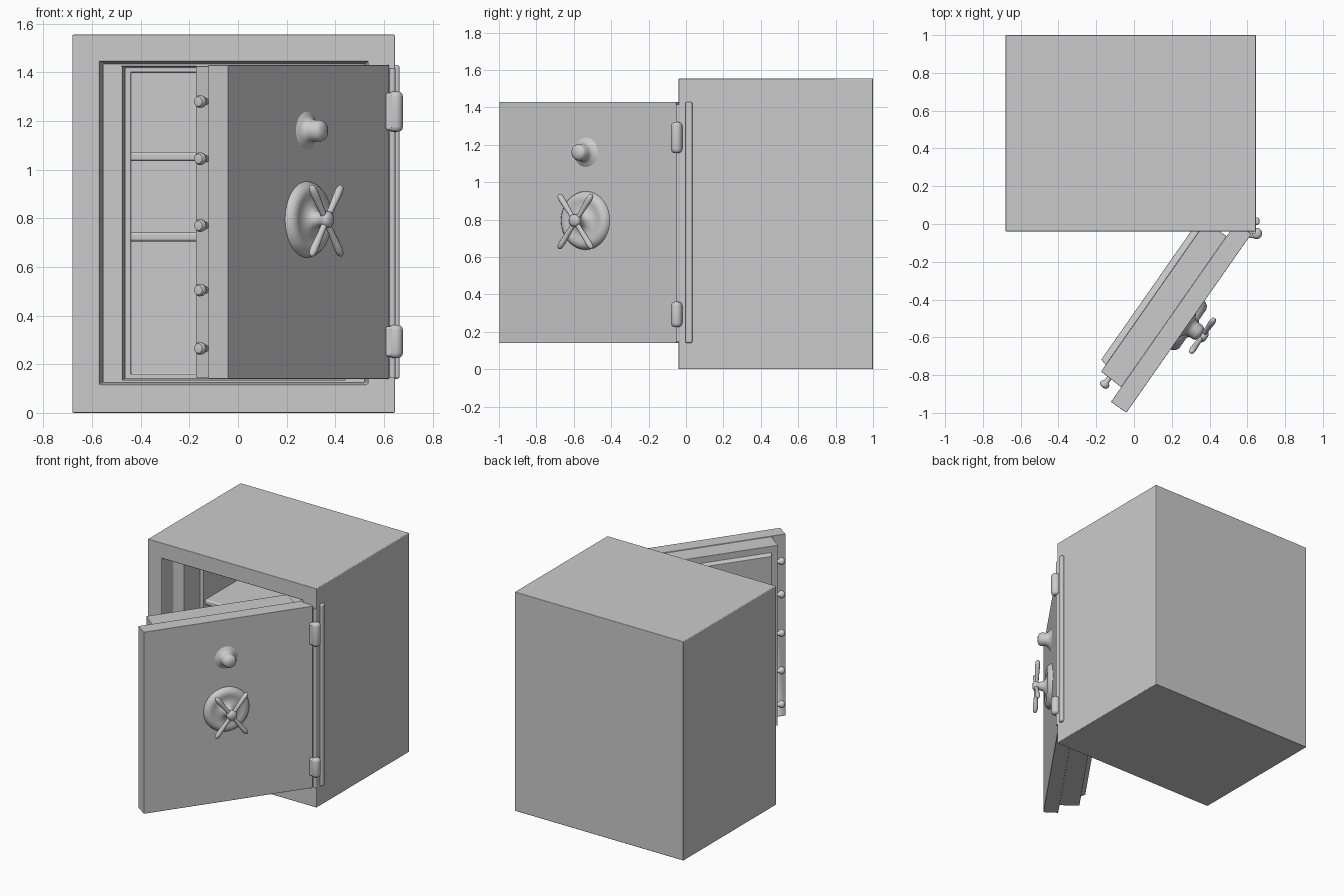
import bpy, bmesh, math
from mathutils import Matrix, Vector

if "Cube" in bpy.data.objects:
    bpy.data.objects.remove(bpy.data.objects["Cube"])

# Door frame: local x runs from hinge to free edge, local y points out of the door front
DOOR = Matrix.Translation((0.63, -0.04, 0)) @ Matrix.Rotation(math.atan2(-0.82, -0.573), 4, 'Z')


def make(name, bm, matrix, bevel=0.0, segs=3):
    bmesh.ops.recalc_face_normals(bm, faces=bm.faces)
    me = bpy.data.meshes.new(name)
    bm.to_mesh(me)
    bm.free()
    ob = bpy.data.objects.new(name, me)
    bpy.context.collection.objects.link(ob)
    ob.matrix_world = matrix
    if bevel:
        me.polygons.foreach_set("use_smooth", [True] * len(me.polygons))
        mod = ob.modifiers.new("Bevel", 'BEVEL')
        mod.width, mod.segments = bevel, segs
        mod.limit_method, mod.harden_normals = 'ANGLE', True
    else:
        bpy.ops.object.select_all(action='DESELECT')
        ob.select_set(True)
        bpy.context.view_layer.objects.active = ob
        bpy.ops.object.shade_smooth_by_angle(angle=math.radians(50))
    return ob


def stepped(name, rings, matrix=Matrix(), bevel=0.01):
    """Closed solid from successive rectangles (x0, x1, z0, z1, y)."""
    bm = bmesh.new()
    loops = [[bm.verts.new(p) for p in ((x0, y, z0), (x1, y, z0), (x1, y, z1), (x0, y, z1))]
             for x0, x1, z0, z1, y in rings]
    for a, b in zip(loops, loops[1:]):
        for i in range(4):
            j = (i + 1) % 4
            bm.faces.new((a[i], a[j], b[j], b[i]))
    bm.faces.new(loops[0])
    bm.faces.new(loops[-1])
    return make(name, bm, matrix, bevel)


def box(name, x0, x1, y0, y1, z0, z1, bevel, matrix=Matrix()):
    return stepped(name, [(x0, x1, z0, z1, y0), (x0, x1, z0, z1, y1)], matrix, bevel)


def lathe(name, profile, origin, axis, matrix=Matrix(), n=32):
    """Turned part: (radius, height) points around an axis."""
    bm = bmesh.new()
    vs = [bm.verts.new((r, 0, h)) for r, h in profile]
    es = [bm.edges.new(p) for p in zip(vs, vs[1:])]
    bmesh.ops.spin(bm, geom=vs + es, cent=(0, 0, 0), axis=(0, 0, 1),
                   angle=2 * math.pi, steps=n, use_duplicate=False)
    bmesh.ops.remove_doubles(bm, verts=bm.verts, dist=1e-5)
    rot = Vector(axis).to_track_quat('Z', 'Y').to_matrix().to_4x4()
    return make(name, bm, matrix @ Matrix.Translation(origin) @ rot)


# Cabinet with stepped door rebate and cavity
stepped("cabinet", [
    (-0.68, 0.645, 0.0, 1.555, 1.0),
    (-0.68, 0.645, 0.0, 1.555, -0.04),
    (-0.57, 0.535, 0.115, 1.445, -0.04),
    (-0.555, 0.52, 0.125, 1.435, 0.07),
    (-0.475, 0.44, 0.135, 1.425, 0.07),
    (-0.465, 0.43, 0.14, 1.42, 0.24),
    (-0.44, 0.405, 0.16, 1.40, 0.24),
    (-0.44, 0.405, 0.16, 1.40, 0.90)], bevel=0.009)

# Shelves
for i, z in enumerate((0.725, 1.055)):
    box(f"shelf_{i + 1}", -0.45, 0.415, 0.26, 0.91, z - 0.02, z + 0.018, 0.012)

# Open door: front slab, inner plug, raised back panel
stepped("door", [
    (0.015, 1.17, 0.14, 1.43, 0.0),
    (0.015, 1.17, 0.14, 1.43, -0.10),
    (0.10, 1.075, 0.145, 1.425, -0.10),
    (0.10, 1.068, 0.145, 1.425, -0.235),
    (0.145, 1.025, 0.19, 1.38, -0.235),
    (0.155, 1.015, 0.20, 1.37, -0.27)], DOOR, 0.012)

# Locking bolts on the free edge
for i, z in enumerate((0.265, 0.505, 0.77, 1.045, 1.28)):
    lathe(f"bolt_{i + 1}", [(0, 0), (0.014, 0), (0.014, 0.04), (0.025, 0.05), (0.026, 0.062),
                            (0.02, 0.074), (0, 0.078)],
          (1.055, -0.18, z), (1, 0, 0), DOOR, 16)

# Dial knob with flared base
lathe("dial_knob", [(0.085, -0.005), (0.075, 0.003), (0.06, 0.010), (0.05, 0.02), (0.045, 0.035),
                    (0.045, 0.065), (0.038, 0.08), (0.02, 0.088), (0, 0.09)],
      (0.605, 0, 1.16), (0, 1, 0), DOOR)

# Handle rosette and hub
lathe("handle_rosette", [(0.158, -0.005), (0.153, 0.012), (0.142, 0.026), (0.125, 0.034),
                         (0.105, 0.032), (0.085, 0.028), (0.055, 0.034), (0.035, 0.05),
                         (0.027, 0.08), (0.034, 0.095), (0.033, 0.112), (0.02, 0.122), (0, 0.124)],
      (0.605, 0, 0.795), (0, 1, 0), DOOR, 48)

# Four crossed spokes
for i, (su, sz) in enumerate(((1, 1), (1, -1), (-1, 1), (-1, -1))):
    lathe(f"handle_spoke_{i + 1}", [(0, 0), (0.014, 0), (0.013, 0.06), (0.016, 0.12), (0.017, 0.15),
                                    (0.013, 0.172), (0.006, 0.18), (0, 0.182)],
          (0.605, 0.097, 0.79), (0.60 * su, 0, 0.80 * sz), DOOR, 16)

# Hinge barrels, their leaves, and the hinge rod
for i, (z0, z1) in enumerate(((0.225, 0.362), (1.155, 1.322))):
    h = z1 - z0
    lathe(f"hinge_barrel_{i + 1}", [(0, 0), (0.018, 0.002), (0.027, 0.01), (0.03, 0.022),
                                    (0.03, h - 0.022), (0.027, h - 0.01), (0.018, h - 0.002), (0, h)],
          (0.648, -0.05, z0), (0, 0, 1))
    box(f"hinge_leaf_{i + 1}", 0.605, 0.65, -0.074, -0.03, z0 + 0.006, z1 - 0.006, 0.012)
lathe("hinge_rod", [(0, 0), (0.012, 0), (0.012, 1.27), (0, 1.27)], (0.635, -0.042, 0.145), (0, 0, 1), n=16)

# Vertical trim strip on the hinge side
box("side_strip", 0.63, 0.664, -0.004, 0.034, 0.14, 1.43, 0.01)
